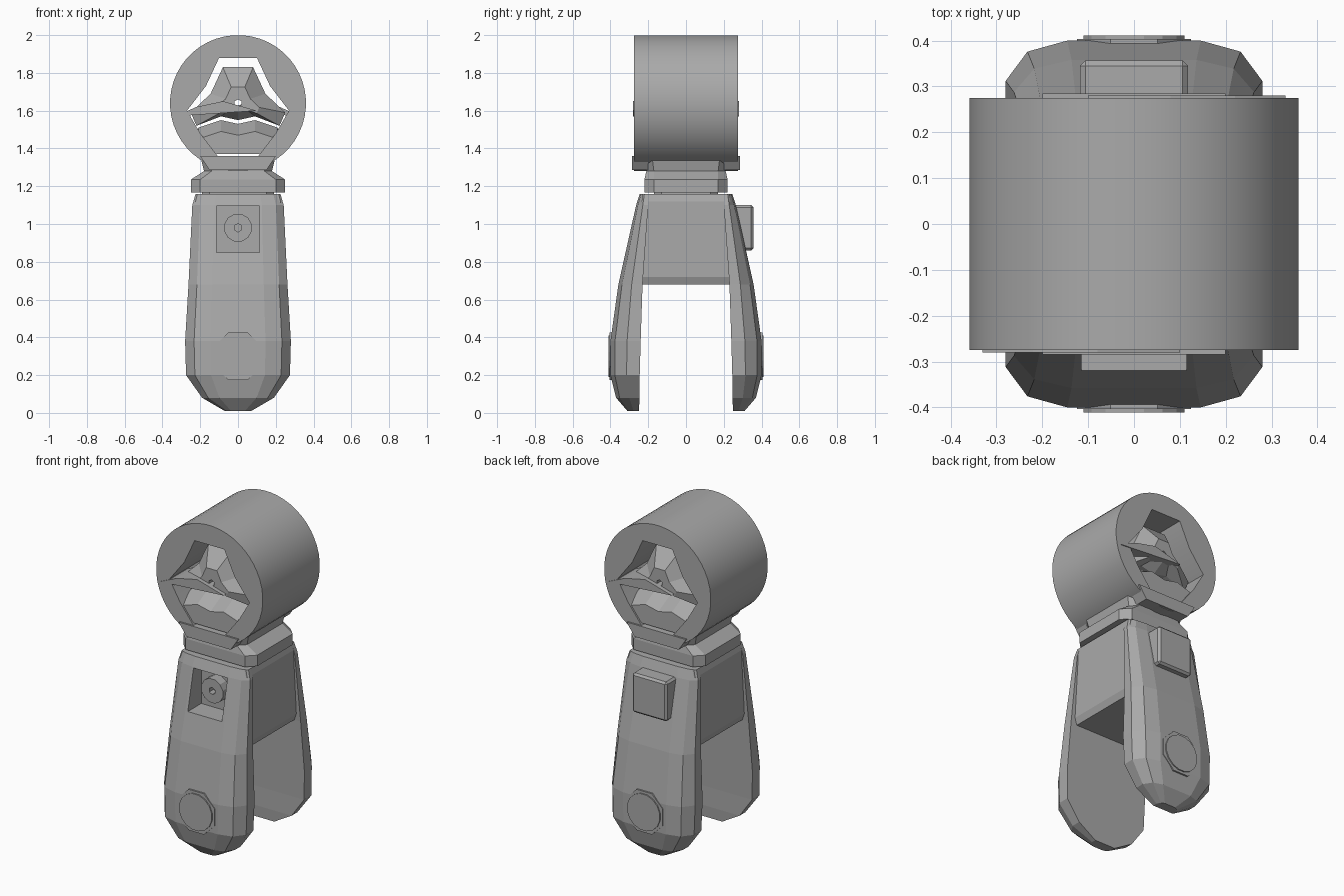
import bpy, bmesh, math
from mathutils import Matrix

if "Cube" in bpy.data.objects:
    bpy.data.objects.remove(bpy.data.objects["Cube"])

GREY = (0.4, 0.4, 0.4, 1)
steel = bpy.data.materials.new("grey steel")
steel.use_nodes = True
steel.diffuse_color = GREY
steel.node_tree.nodes["Principled BSDF"].inputs["Base Color"].default_value = GREY


def loft(name, sections):
    """Skin closed sections that all have the same number of points."""
    bm = bmesh.new()
    rings = [[bm.verts.new(p) for p in s] for s in sections]
    n = len(rings[0])
    for a, b in zip(rings, rings[1:]):
        for i in range(n):
            j = (i + 1) % n
            bm.faces.new((a[i], a[j], b[j], b[i]))
    bm.faces.new(rings[0])
    bm.faces.new(rings[-1])
    bmesh.ops.recalc_face_normals(bm, faces=bm.faces)
    mesh = bpy.data.meshes.new(name)
    bm.to_mesh(mesh)
    bm.free()
    mesh.materials.append(steel)
    ob = bpy.data.objects.new(name, mesh)
    bpy.context.collection.objects.link(ob)
    return ob


def prism(name, outline, y0, y1):
    """Extrude an x-z outline along y."""
    return loft(name, [[(x, y, z) for x, z in outline] for y in (y0, y1)])


def mirrored(half):
    """Complete an outline from its right half."""
    return half + [(-x, z) for x, z in reversed(half) if x > 0]


def circle(r, z, n):
    return [(r * math.cos(math.tau * (i + 0.5) / n),
             z + r * math.sin(math.tau * (i + 0.5) / n)) for i in range(n)]


def rect(w, z0, z1):
    return [(-w, z0), (w, z0), (w, z1), (-w, z1)]


def activate(ob):
    bpy.ops.object.select_all(action='DESELECT')
    ob.select_set(True)
    bpy.context.view_layer.objects.active = ob


def cut(ob, cutter):
    mod = ob.modifiers.new("cut", 'BOOLEAN')
    mod.operation = 'DIFFERENCE'
    mod.solver = 'EXACT'
    mod.object = cutter
    cutter.hide_render = True
    activate(ob)
    bpy.ops.object.modifier_apply(modifier=mod.name)


def discard(ob):
    bpy.data.objects.remove(ob)


def turn(ob):
    """Half turn about z, for parts repeated on the back."""
    ob.data.transform(Matrix.Rotation(math.pi, 4, 'Z'))


# Eye ring with a many-sided opening
CZ = 1.64
eye = prism("eye_ring", circle(0.36, CZ, 48), -0.275, 0.275)
opening = prism("opening_cutter", mirrored(
    [(0.1, 1.88), (0.17, 1.73), (0.27, 1.6), (0.2, 1.48), (0.1, 1.35)]), -0.5, 0.5)
cut(eye, opening)
discard(opening)
activate(eye)
bpy.ops.object.shade_smooth_by_angle(angle=math.radians(25))

# Core inside the eye, domed towards both faces, with a small bore
CORE = mirrored([(0.08, 1.83), (0.145, 1.69), (0.25, 1.59), (0.22, 1.52), (0.09, 1.57), (0, 1.55)])


def core_section(y, scale):
    return [(x * scale, y, CZ + (z - CZ) * scale) for x, z in CORE]


core = loft("eye_core", [core_section(-0.255, 0.45), core_section(-0.17, 1),
                         core_section(0.17, 1), core_section(0.255, 0.45)])
bore = prism("bore_cutter", circle(0.02, CZ, 6), -0.5, 0.5)
cut(core, bore)
discard(bore)


# Lower saddle, its top sloping down towards both faces
def saddle_section(y, drop):
    half = [(0, 1.53 - drop), (0.09, 1.55 - drop), (0.21, 1.51 - drop), (0.22, 1.4), (0.12, 1.37)]
    return [(x, y, z) for x, z in mirrored(half)]


loft("eye_saddle", [saddle_section(-0.265, 0.06), saddle_section(-0.15, 0),
                    saddle_section(0.15, 0), saddle_section(0.265, 0.06)])

# Wedges holding the core and tabs under the eye, front and back
for side in ("front", "back"):
    parts = [
        prism(side + "_core_wedge", [(-0.33, 1.57), (0.1, 1.6), (-0.08, 1.65), (-0.22, 1.62)], -0.28, -0.1),
        prism(side + "_eye_tab", [(-0.15, 1.285), (0.15, 1.285), (0.2, 1.36), (-0.2, 1.36)], -0.285, -0.2),
    ]
    if side == "back":
        for p in parts:
            turn(p)


def chamfered(w, d, z, c):
    return [(w, -d + c, z), (w, d - c, z), (w - c, d, z), (c - w, d, z),
            (-w, d - c, z), (-w, c - d, z), (c - w, -d, z), (w - c, -d, z)]


# Collar and neck
loft("collar", [chamfered(0.25, 0.22, 1.168, 0.05), chamfered(0.25, 0.22, 1.235, 0.05),
                chamfered(0.18, 0.21, 1.28, 0.04), chamfered(0.2, 0.22, 1.36, 0.04)])
loft("neck", [chamfered(0.19, 0.17, z, 0.04) for z in (1.1, 1.2)])

# Fork block
block = loft("fork_block", [chamfered(0.22, 0.24, 0.68, 0.01), chamfered(0.235, 0.24, 0.72, 0.01),
                            chamfered(0.235, 0.235, 1.12, 0.01), chamfered(0.225, 0.23, 1.158, 0.01)])

# Fork arms: height, half width, inner depth, outer depth
LEVELS = [(0.01, 0.07, 0.25, 0.31), (0.08, 0.19, 0.245, 0.37), (0.2, 0.275, 0.245, 0.4),
          (0.38, 0.28, 0.24, 0.4), (0.68, 0.262, 0.23, 0.358), (1.1, 0.242, 0.2, 0.264),
          (1.158, 0.225, 0.2, 0.245)]


def arm_section(z, w, a, b):
    t = b - a
    right = [(w, a), (w, a + 0.45 * t), (0.83 * w, a + 0.85 * t), (0.52 * w, b)]
    return [(x, -y, z) for x, y in right] + [(-x, -y, z) for x, y in reversed(right)]


arms = {}
for side in ("front", "back"):
    arms[side] = loft(side + "_arm", [arm_section(*level) for level in LEVELS])
    # Pivot bolt and its washer
    parts = [prism(side + "_pivot_washer", circle(0.135, 0.3, 8), -0.404, -0.35),
             prism(side + "_pivot_bolt", circle(0.112, 0.3, 16), -0.411, -0.35)]
    if side == "back":
        for p in parts + [arms[side]]:
            turn(p)

# Square socket in the front with a round nut
socket = prism("socket_cutter", rect(0.115, 0.85, 1.095), -0.5, -0.19)
cut(arms["front"], socket)
cut(block, socket)
discard(socket)
nut = prism("socket_nut", circle(0.075, 0.98, 12), -0.25, -0.17)
nut_bore = prism("nut_cutter", circle(0.022, 0.98, 6), -0.5, -0.21)
cut(nut, nut_bore)
discard(nut_bore)

# Chamfered lock box on the back
box = prism("lock_box", rect(0.118, 0.86, 1.1), 0.2, 0.357)
bevel = box.modifiers.new("bevel", 'BEVEL')
bevel.width = 0.012
bevel.segments = 1
